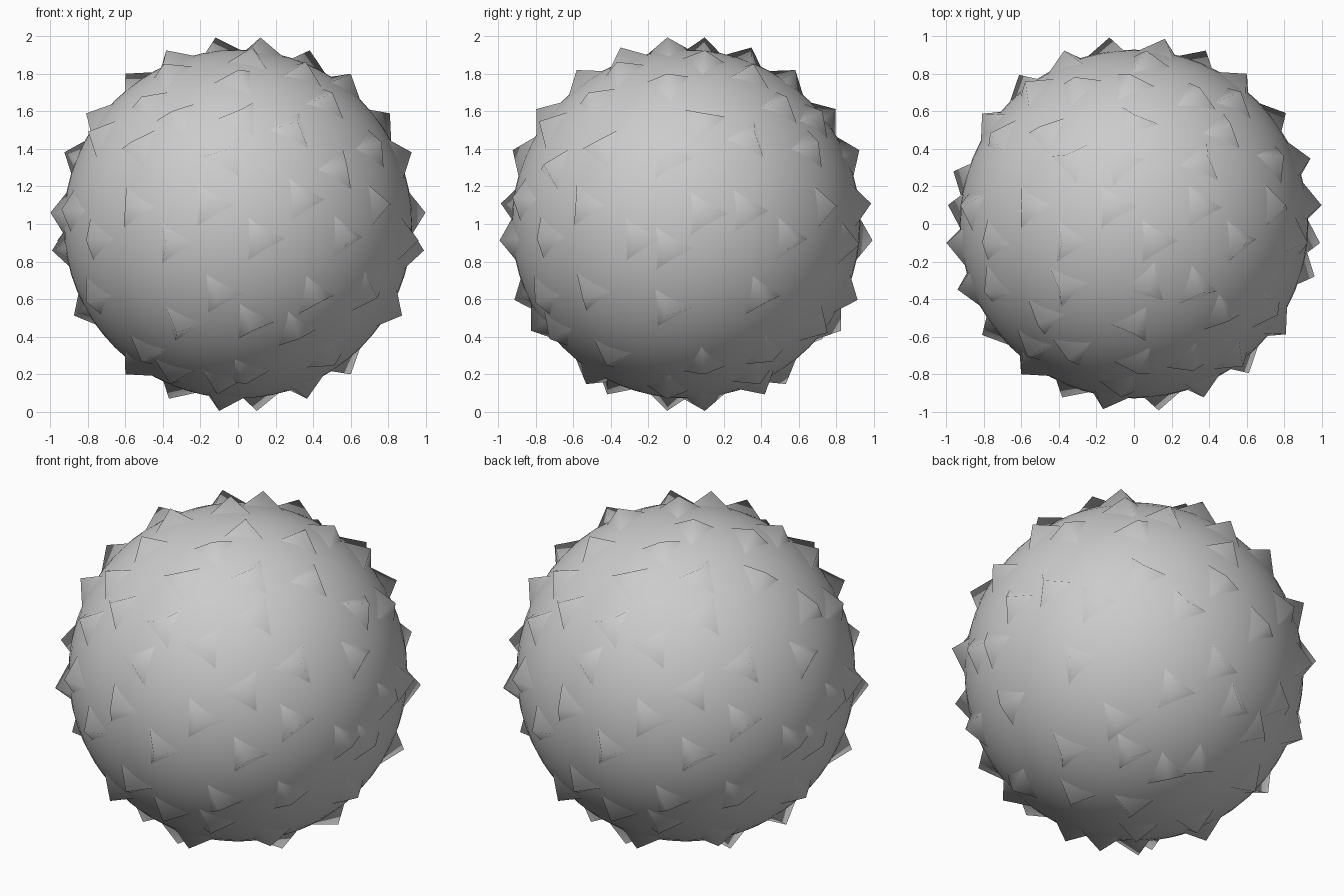
import bpy
import bmesh
import math
from mathutils import Vector, Matrix

default_cube = bpy.data.objects.get("Cube")
if default_cube:
    bpy.data.objects.remove(default_cube, do_unlink=True)

CENTRE = Vector((0, 0, 1))
BALL_RADIUS = 0.93
TIP_RADIUS = 1.007
SPIKE_DEPTH = 0.14
SPIKE_WIDTH = 0.21

# One plain grey for everything
grey = bpy.data.materials.new("plain_grey")
grey.use_nodes = True
grey.diffuse_color = (0.6, 0.6, 0.6, 1)
grey.node_tree.nodes["Principled BSDF"].inputs["Base Color"].default_value = grey.diffuse_color


def add_object(name, bm):
    """Turn a bmesh into a smooth shaded object centred on the ball."""
    mesh = bpy.data.meshes.new(name)
    for face in bm.faces:
        face.smooth = True
    bm.to_mesh(mesh)
    bm.free()
    mesh.materials.append(grey)
    obj = bpy.data.objects.new(name, mesh)
    obj.location = CENTRE
    bpy.context.collection.objects.link(obj)
    return obj


# Ball body
body = bmesh.new()
bmesh.ops.create_uvsphere(body, u_segments=64, v_segments=32, radius=BALL_RADIUS)
add_object("ball_body", body)

# Spike positions across the front half, as sideways and upward hundredths
BELT = [(-15, 10), (12, -8), (34, 13), (56, -7), (74, 10), (88, -8),
        (-55, 9), (-35, -10), (-74, -8), (-86, 7)]
LOWER = [(-10, -37), (7, -52), (-30, -53), (-74, -38), (40, -38), (68, -36),
         (30, -56), (-47, -67), (47, -69), (4, -78), (-10, -83), (-33, -78)]
UPPER = [(-6, 36), (2, 56), (29, 50), (53, 29), (-32, 55), (-52, 40),
         (-73, 45), (70, 40), (46, 64), (-47, 62), (-36, 78), (0, 75),
         (7, 86), (33, 79)]
# Spikes on the rim between the front and back halves
RIM = [(12, 100), (-38, 92), (60, 80), (-81, 59), (92, 38), (-99, 6),
       (98, -14), (86, -48), (-60, -80), (36, -91), (-10, -99)]

# Each spike has a direction and a side its first corner turns to
layout = []
for group, sign in ((BELT, 1), (LOWER, 1), (UPPER, -1)):
    for side, up in group:
        x, z = side / 92, up / 92
        layout.append((Vector((x, -math.sqrt(max(0, 1 - x * x - z * z)), z)), sign))
for side, up in RIM:
    layout.append((Vector((side / 100, -0.1, up / 100)), 1))


def add_spike(bm, direction, sign):
    """Three-sided pyramid pointing outwards, one corner turned east or west."""
    out = direction.normalized()
    east = Vector((0, 0, 1)).cross(out) * sign
    if abs(out.z) > 0.5 and abs(out.y) < 0.2:
        east = Vector((1, 0, 0))
    north = out.cross(east).normalized()
    east = north.cross(out)
    tip = bm.verts.new(out * TIP_RADIUS)
    base = []
    for i in range(3):
        angle = math.tau * i / 3
        corner = east * math.cos(angle) + north * math.sin(angle)
        base.append(bm.verts.new(out * (TIP_RADIUS - SPIKE_DEPTH) + corner * SPIKE_WIDTH))
    for i in range(3):
        bm.faces.new((tip, base[i], base[(i + 1) % 3]))


# Front spikes, then the same set turned half way round for the back
half_turn = Matrix.Rotation(math.pi, 3, "Z")
for name, turn in (("front_spikes", Matrix.Identity(3)), ("back_spikes", half_turn)):
    spikes = bmesh.new()
    for direction, sign in layout:
        add_spike(spikes, turn @ direction, sign)
    add_object(name, spikes)
